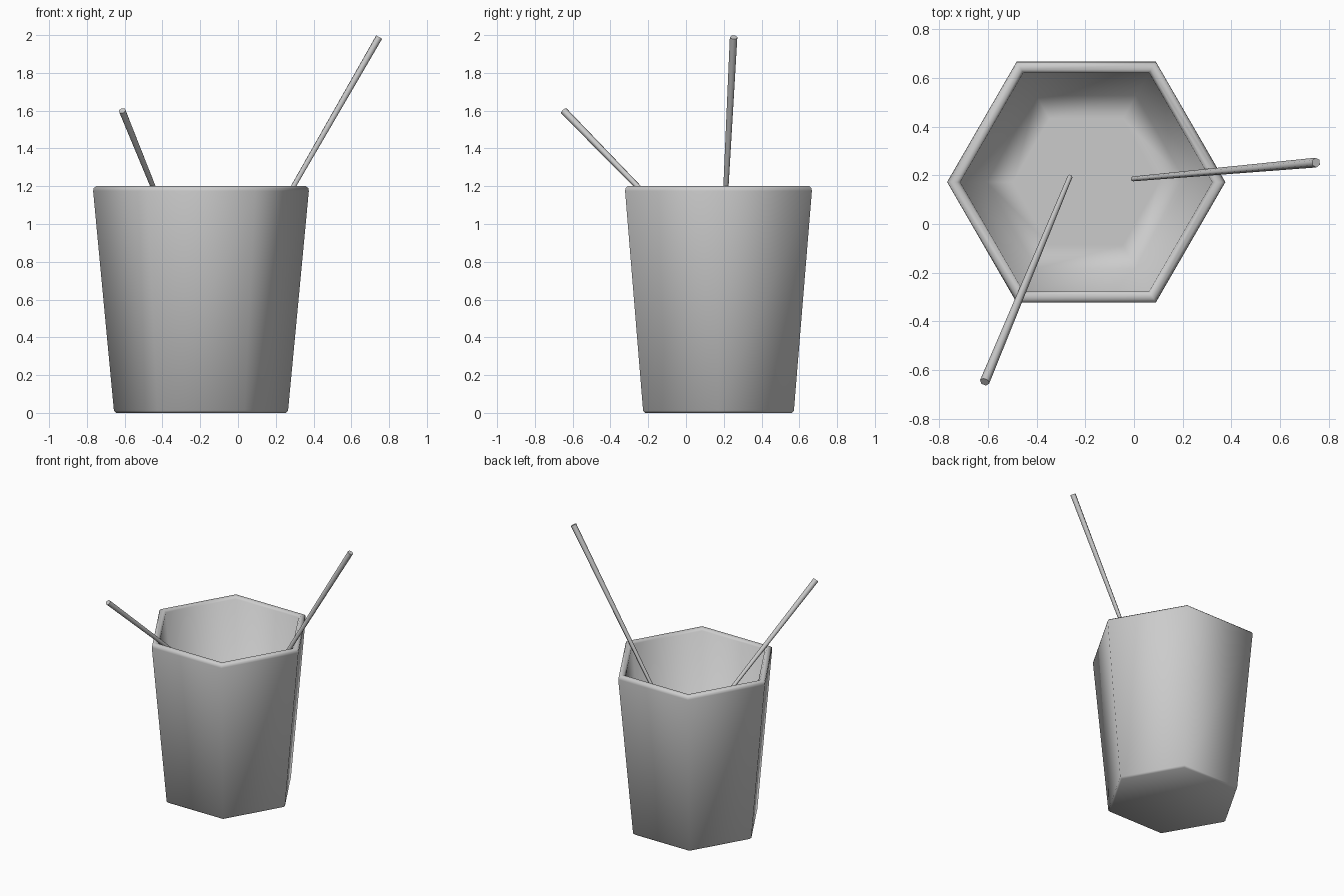
import bpy, bmesh, math
from mathutils import Vector, Matrix

if "Cube" in bpy.data.objects:
    bpy.data.objects.remove(bpy.data.objects["Cube"])


def ring_solid(name, rings, sides, matrix, angle):
    """Closed solid made of stacked polygon rings given as (radius, height)."""
    bm = bmesh.new()
    loops = []
    for r, z in rings:
        loops.append([bm.verts.new(matrix @ Vector((
            r * math.cos(2 * math.pi * i / sides),
            r * math.sin(2 * math.pi * i / sides), z))) for i in range(sides)])
    for a, b in zip(loops, loops[1:]):
        for i in range(sides):
            j = (i + 1) % sides
            bm.faces.new((a[i], a[j], b[j], b[i]))
    bm.faces.new(loops[0][::-1])
    bm.faces.new(loops[-1])
    bmesh.ops.recalc_face_normals(bm, faces=bm.faces)
    mesh = bpy.data.meshes.new(name)
    bm.to_mesh(mesh)
    bm.free()
    obj = bpy.data.objects.new(name, mesh)
    bpy.context.collection.objects.link(obj)
    bpy.ops.object.select_all(action='DESELECT')
    obj.select_set(True)
    bpy.context.view_layer.objects.active = obj
    bpy.ops.object.shade_smooth_by_angle(angle=math.radians(angle))
    return obj


# Hexagonal tapered cup: outer wall, rounded lip, inner wall, floor
cup_profile = [(0.448, 0.0), (0.461, 0.012), (0.571, 1.175), (0.568, 1.19),
               (0.555, 1.2), (0.532, 1.2), (0.517, 1.185),
               (0.41, 0.05), (0.3, 0.05)]
ring_solid("cup", cup_profile, 6, Matrix.Translation((-0.196, 0.172, 0)), 88)


# Tapered sticks leaning on the rim
def stick(name, tip, top):
    tip, top = Vector(tip), Vector(top)
    axis = top - tip
    matrix = Matrix.Translation(tip) @ axis.to_track_quat('Z', 'Y').to_matrix().to_4x4()
    ring_solid(name, [(0.01, 0), (0.02, axis.length)], 6, matrix, 65)


stick("long_stick", (-0.005, 0.185, 0.68), (0.747, 0.252, 1.989))
stick("short_stick", (-0.262, 0.195, 0.735), (-0.613, -0.648, 1.6))
